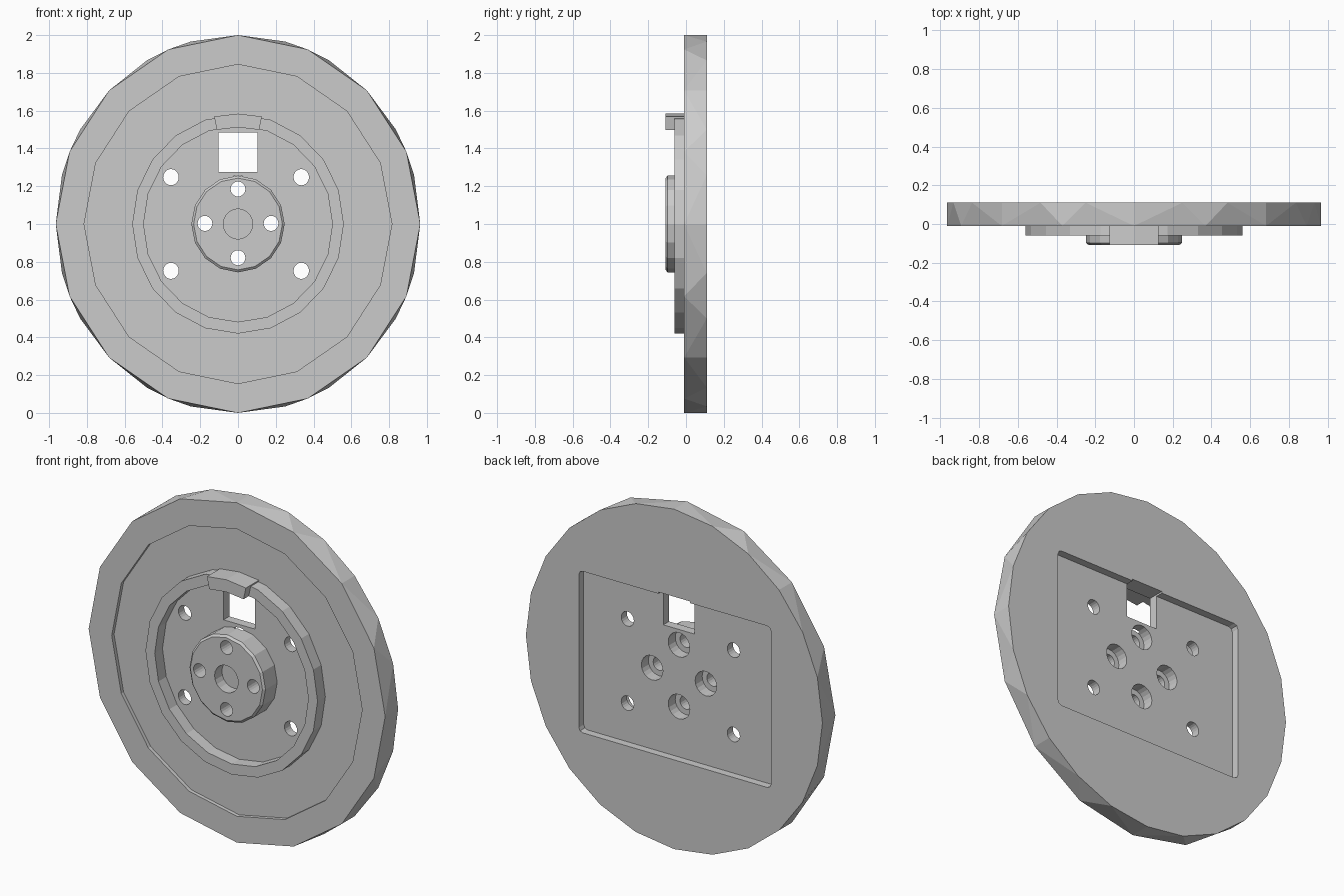
import bpy, bmesh
from math import sin, cos, pi, radians

cube = bpy.data.objects.get("Cube")
if cube:
    bpy.data.objects.remove(cube, do_unlink=True)

grey = bpy.data.materials.new("plain_grey")
grey.use_nodes = True
tone = (0.6, 0.6, 0.6, 1)
grey.diffuse_color = tone
grey.node_tree.nodes["Principled BSDF"].inputs["Base Color"].default_value = tone


def finish(bm, name):
    bmesh.ops.recalc_face_normals(bm, faces=bm.faces)
    mesh = bpy.data.meshes.new(name)
    bm.to_mesh(mesh)
    bm.free()
    mesh.materials.append(grey)
    obj = bpy.data.objects.new(name, mesh)
    bpy.context.collection.objects.link(obj)
    return obj


def oval(bm, y, rx, rz, sides, cx=0, cz=1):
    return [bm.verts.new((cx + rx * sin(2 * pi * i / sides), y,
                          cz + rz * cos(2 * pi * i / sides))) for i in range(sides)]


def lathe(name, sections, sides, cx=0, cz=1):
    """Solid along y through sections of (y, x radius, z radius)."""
    bm = bmesh.new()
    loops = [oval(bm, y, rx, rz, sides, cx, cz) for y, rx, rz in sections]
    for a, b in zip(loops, loops[1:]):
        for i in range(sides):
            j = (i + 1) % sides
            bm.faces.new((a[i], a[j], b[j], b[i]))
    bm.faces.new(loops[0])
    bm.faces.new(loops[-1])
    return finish(bm, name)


def band(name, inner, outer, y0, y1, start, end, steps):
    """Raised band following an oval between two angles."""
    bm = bmesh.new()
    rows = []
    for i in range(steps + 1):
        t = radians(start + (end - start) * i / steps)
        rows.append([bm.verts.new((r[0] * sin(t), y, 1 + r[1] * cos(t)))
                     for r, y in ((inner, y0), (outer, y0), (outer, y1), (inner, y1))])
    for a, b in zip(rows, rows[1:]):
        for i in range(4):
            j = (i + 1) % 4
            bm.faces.new((a[i], a[j], b[j], b[i]))
    if end - start < 360:
        bm.faces.new(rows[0])
        bm.faces.new(rows[-1])
    else:
        bmesh.ops.remove_doubles(bm, verts=bm.verts, dist=0.0001)
    return finish(bm, name)


def block(name, x, y, z, corner=0):
    """Box between ranges, with optional clipped corners in the xz plane."""
    bm = bmesh.new()
    bmesh.ops.create_cube(bm, size=1)
    for v in bm.verts:
        v.co = [lo + (c + 0.5) * (hi - lo) for c, (lo, hi) in zip(v.co, (x, y, z))]
    if corner:
        edges = [e for e in bm.edges
                 if abs(e.verts[0].co.y - e.verts[1].co.y) > 0.01]
        bmesh.ops.bevel(bm, geom=edges, offset=corner, segments=2,
                        profile=0.5, affect='EDGES')
    return finish(bm, name)


def cut(obj, cutters):
    for c in cutters:
        mod = obj.modifiers.new(c.name, 'BOOLEAN')
        mod.operation = 'DIFFERENCE'
        mod.solver = 'EXACT'
        mod.object = c


# Disc: a coarser front outline and a finer back outline
bm = bmesh.new()
verts = oval(bm, -0.01, 0.965, 1, 16) + oval(bm, 0.11, 0.965, 1, 24)
bmesh.ops.convex_hull(bm, input=verts)
bmesh.ops.dissolve_limit(bm, angle_limit=radians(0.5), verts=bm.verts, edges=bm.edges)
disc = finish(bm, "disc")

# Raised ring, its upper tab and the central hub
floor = 0.012
band("raised_ring", (0.50, 0.518), (0.56, 0.58), -0.06, floor + 0.01, 0, 360, 20)
band("ring_tab", (0.495, 0.512), (0.564, 0.584), -0.108, floor + 0.01, -13, 13, 2)
hub = lathe("hub", [(-0.108, 0.235, 0.243), (-0.097, 0.247, 0.256),
                    (floor + 0.02, 0.247, 0.256)], 16)

# Recesses and the square window
front_recess = lathe("front_recess_cutter", [(-0.2, 0.815, 0.845),
                                             (floor, 0.815, 0.845)], 16)
back_recess = block("back_recess_cutter", (-0.63, 0.62), (0.065, 0.3), (0.525, 1.475), 0.025)
window = block("window_cutter", (-0.102, 0.102), (-0.3, 0.3), (1.275, 1.485))
socket = lathe("hub_socket_cutter", [(-0.3, 0.077, 0.08), (-0.04, 0.077, 0.08)], 20)

# Four hub bolt holes with wider seats at the back, four corner holes
bolts, corners = [], []
for dx, dz in ((1, 0), (-1, 0), (0, 1), (0, -1)):
    x, z = 0.175 * dx, 1.003 + 0.182 * dz
    bolts.append(lathe("bolt_hole_cutter", [(-0.3, 0.039, 0.04), (0.3, 0.039, 0.04)], 20, x, z))
    bolts.append(lathe("bolt_seat_cutter", [(0, 0.07, 0.072), (0.3, 0.07, 0.072)], 20, x, z))
for sx in (-1, 1):
    for sz in (-1, 1):
        corners.append(lathe("corner_hole_cutter", [(-0.3, 0.041, 0.043), (0.3, 0.041, 0.043)],
                             20, -0.01 + 0.345 * sx, 1 + 0.248 * sz))

cut(disc, [front_recess, back_recess, window] + bolts + corners)
cut(hub, [socket] + bolts)
for c in [front_recess, back_recess, window, socket] + bolts + corners:
    c.hide_render = True
    c.hide_set(True)
